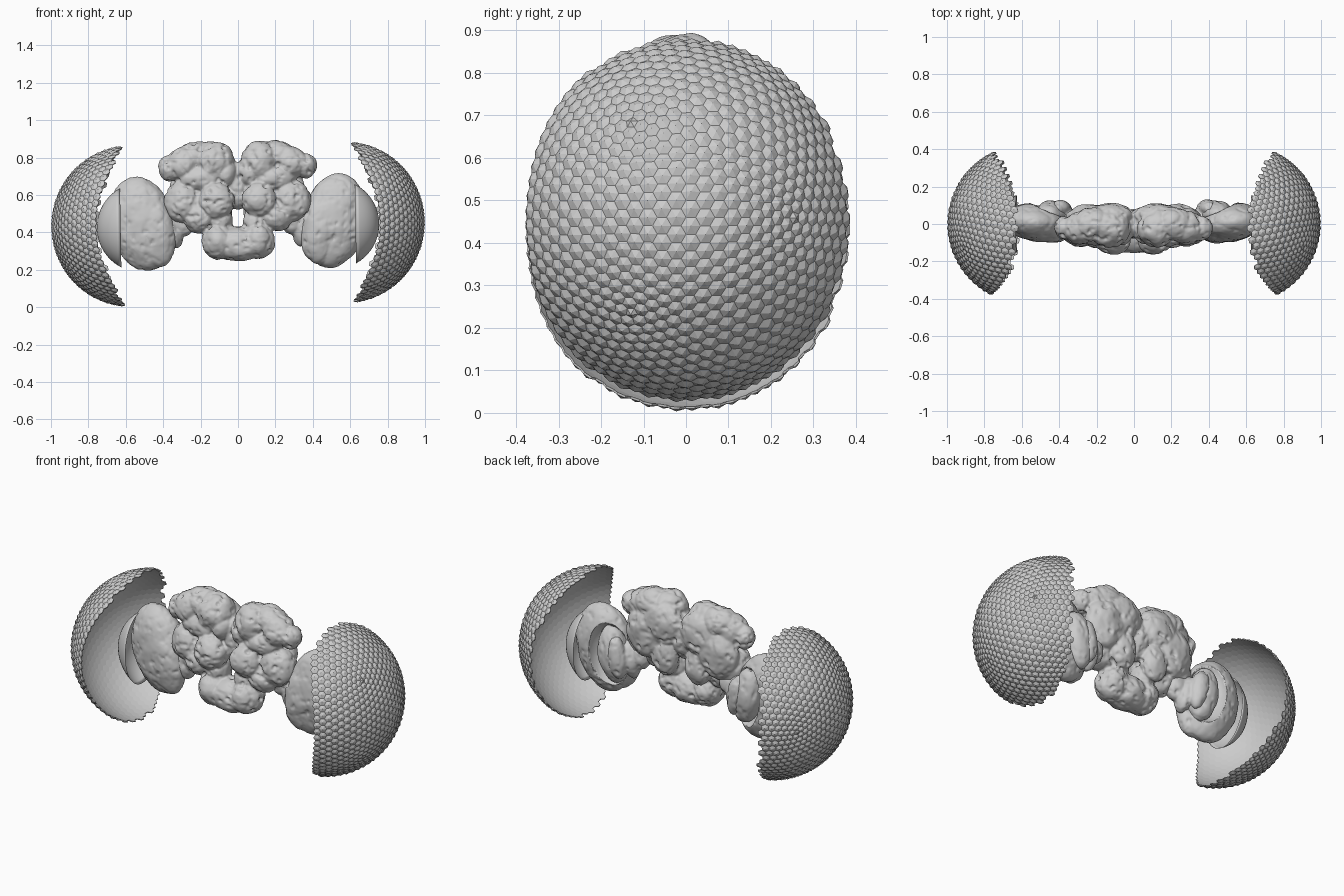
import bpy, bmesh, math
from mathutils import Vector, Matrix, Euler, noise

if "Cube" in bpy.data.objects:
    bpy.data.objects.remove(bpy.data.objects["Cube"])

PIVOT = Vector((0, 0, 0.447))
# whole model leans about one degree, right side higher
LEAN = Matrix.Translation(PIVOT) @ Matrix.Rotation(math.radians(-1), 4, 'Y') @ Matrix.Translation(-PIVOT)


def finish(name, bm, smooth=True):
    bmesh.ops.transform(bm, matrix=LEAN, verts=bm.verts)
    bmesh.ops.recalc_face_normals(bm, faces=bm.faces)
    me = bpy.data.meshes.new(name)
    bm.to_mesh(me)
    bm.free()
    ob = bpy.data.objects.new(name, me)
    bpy.context.collection.objects.link(ob)
    for p in me.polygons:
        p.use_smooth = smooth
    return ob


def blob(bm, side, c, r, tilt=(0, 0, 0), rough=1.0, sub=4):
    """Lumpy pitted ellipsoid; side -1 mirrors it in x."""
    rot = Euler([math.radians(a) for a in tilt]).to_matrix()
    vs = bmesh.ops.create_icosphere(bm, subdivisions=sub, radius=1)['verts']
    for v in vs:
        n = v.co.copy()
        p = rot @ Vector((n.x * r[0], n.y * r[1], n.z * r[2]))
        p = Vector((p.x * side, p.y, p.z)) + Vector((c[0] * side, c[1], c[2]))
        d = Vector((n.x * side, n.y, n.z))
        pit = max(0.0, noise.noise(p * 38) - 0.3)
        crease = max(0.0, 0.07 - abs(noise.noise(p * 9 + Vector((3, 1, 7)))))
        v.co = p + d * rough * (0.010 * noise.noise(p * 11) + 0.003 * noise.noise(p * 45)
                                - 0.055 * pit - 0.12 * crease)


def remesh(ob, size):
    m = ob.modifiers.new('Fuse', 'REMESH')
    m.mode = 'VOXEL'
    m.voxel_size = size
    m.use_smooth_shade = True


def eye(name, s):
    """Spherical cap of raised hexagonal lenses with a smooth inside."""
    R, cx, cz = 0.416, 0.572, 0.443
    geo = bmesh.new()
    bmesh.ops.create_icosphere(geo, subdivisions=1, radius=1)
    geo.faces.ensure_lookup_table()
    f = geo.faces[0]
    n, e = f.normal.copy(), (f.verts[1].co - f.verts[0].co).normalized()
    frame = Matrix((n, n.cross(e), e))          # face centre looks along x, one edge upright
    bmesh.ops.transform(geo, matrix=frame.to_4x4(), verts=geo.verts)
    bmesh.ops.subdivide_edges(geo, edges=geo.edges[:], cuts=13, use_grid_fill=True)
    bmesh.ops.triangulate(geo, faces=geo.faces[:])
    for v in geo.verts:
        v.co.normalize()
    geo.faces.index_update()
    bm = bmesh.new()
    corner = {}
    for v in geo.verts:
        z = v.co.z / 0.99
        if cx + R * v.co.x < 0.622 + 0.125 * (1 - z * z):
            continue
        a = v.co.orthogonal().normalized()
        b = v.co.cross(a)
        ring = sorted(v.link_faces, key=lambda q: math.atan2(
            (q.calc_center_median() - v.co).dot(b), (q.calc_center_median() - v.co).dot(a)))
        for q in ring:
            if q.index not in corner:
                corner[q.index] = bm.verts.new(q.calc_center_median().normalized() * R)
        bm.faces.new([corner[q.index] for q in ring])
    geo.free()
    # thickness, then a low faceted peak on each outer cell
    out = bmesh.ops.extrude_face_region(bm, geom=bm.faces[:], use_keep_orig=True)['geom']
    for v in out:
        if isinstance(v, bmesh.types.BMVert):
            v.co *= (R + 0.005) / R
    cells = [q for q in out if isinstance(q, bmesh.types.BMFace)]
    bm.normal_update()
    for q in cells:
        if q.normal.dot(q.calc_center_median()) < 0:
            q.normal_flip()
    bmesh.ops.poke(bm, faces=cells, offset=0.008)
    for v in bm.verts:
        v.co = Vector(((v.co.x + cx) * s, v.co.y, v.co.z * 1.012 + cz))
    finish(name, bm, smooth=False)


def lamina(name, s):
    """Thin smooth bowl between eye and optic lobe."""
    bm = bmesh.new()
    N, M = 48, 10
    prof = [(1.0, t / M) for t in range(M + 1)] + [(0.86, 1 - t / M) for t in range(M + 1)]
    rows = []
    for k, t in prof:
        ang = t * math.radians(62)
        x = 0.515 + 0.24 * math.cos(ang) - (1 - k) * 0.2 * (1 - t)
        rad = math.sin(ang)
        rows.append([bm.verts.new((s * x, 0.175 * rad * math.cos(2 * math.pi * i / N),
                                   0.435 + 0.24 * rad * math.sin(2 * math.pi * i / N))) for i in range(N)])
    for a, b in zip(rows, rows[1:]):
        for i in range(N):
            j = (i + 1) % N
            bm.faces.new((a[i], a[j], b[j], b[i]))
    bmesh.ops.remove_doubles(bm, verts=bm.verts[:], dist=1e-5)
    finish(name, bm)


def optic_lobe(word, s):
    # medulla: domed shell hollowed from the inner back
    bm = bmesh.new()
    blob(bm, s, (0.515, 0.01, 0.455), (0.172, 0.105, 0.255), (0, 11, 5), 0.6, 5)
    blob(bm, s, (0.45, -0.02, 0.42), (0.115, 0.08, 0.20), (0, 11, 5), 0.6, 5)
    med = finish(word + '_medulla', bm)
    bm = bmesh.new()
    blob(bm, s, (0.43, 0.10, 0.45), (0.125, 0.10, 0.195), (0, 9, 8), 0.2, 4)
    cut = finish(word + '_medulla_cutter', bm)
    cut.hide_render = True
    cut.hide_viewport = True
    remesh(med, 0.007)
    m = med.modifiers.new('Hollow', 'BOOLEAN')
    m.operation = 'DIFFERENCE'
    m.object = cut
    # lobula plate and lobula nested in the hollow
    bm = bmesh.new()
    blob(bm, s, (0.435, 0.05, 0.45), (0.088, 0.075, 0.168), (0, 9, 10), 0.6)
    remesh(finish(word + '_lobula_plate', bm), 0.007)
    bm = bmesh.new()
    blob(bm, s, (0.39, 0.08, 0.45), (0.055, 0.05, 0.125), (0, 9, 10), 0.6)
    blob(bm, s, (0.345, 0.01, 0.43), (0.05, 0.07, 0.115), (0, 10, 15), 0.8)
    blob(bm, s, (0.30, 0.0, 0.46), (0.07, 0.055, 0.08), (0, 0, 0), 0.8)
    remesh(finish(word + '_lobula', bm), 0.007)


# paired lobes of the central brain: centre, radii
LOBES = [
    ((0.125, -0.02, 0.775), (0.11, 0.105, 0.115)),   # upper front
    ((0.215, 0.00, 0.80), (0.105, 0.09, 0.09)),      # crown
    ((0.285, -0.02, 0.765), (0.09, 0.09, 0.095)),    # upper side
    ((0.365, -0.02, 0.745), (0.06, 0.065, 0.07)),    # side horn
    ((0.06, -0.04, 0.71), (0.06, 0.07, 0.07)),       # inner fold
    ((0.20, -0.045, 0.69), (0.12, 0.07, 0.075)),     # mid fold
    ((0.115, -0.08, 0.57), (0.095, 0.085, 0.10)),    # front lower round lobe
    ((0.285, -0.03, 0.565), (0.11, 0.09, 0.12)),     # side lobe
    ((0.20, -0.045, 0.49), (0.10, 0.08, 0.09)),      # under side lobe
    ((0.095, -0.045, 0.45), (0.068, 0.075, 0.09)),   # throat flank
    ((0.12, 0.045, 0.72), (0.125, 0.065, 0.13)),     # back upper
    ((0.23, 0.035, 0.64), (0.13, 0.07, 0.15)),       # back side
    ((0.11, 0.035, 0.53), (0.085, 0.06, 0.12)),      # back lower
    ((0.105, -0.06, 0.355), (0.092, 0.10, 0.10)),    # lower lobe
]
bm = bmesh.new()
for s in (-1, 1):
    for c, r in LOBES:
        blob(bm, s, c, r)
blob(bm, 1, (0, 0.0, 0.65), (0.08, 0.08, 0.13))      # bridge between the halves
blob(bm, 1, (0, -0.06, 0.34), (0.15, 0.10, 0.095))   # lower middle
remesh(finish('central_brain', bm), 0.0065)

for word, s in (('left', -1), ('right', 1)):
    optic_lobe(word, s)
    lamina(word + '_lamina', s)
    eye(word + '_compound_eye', s)
